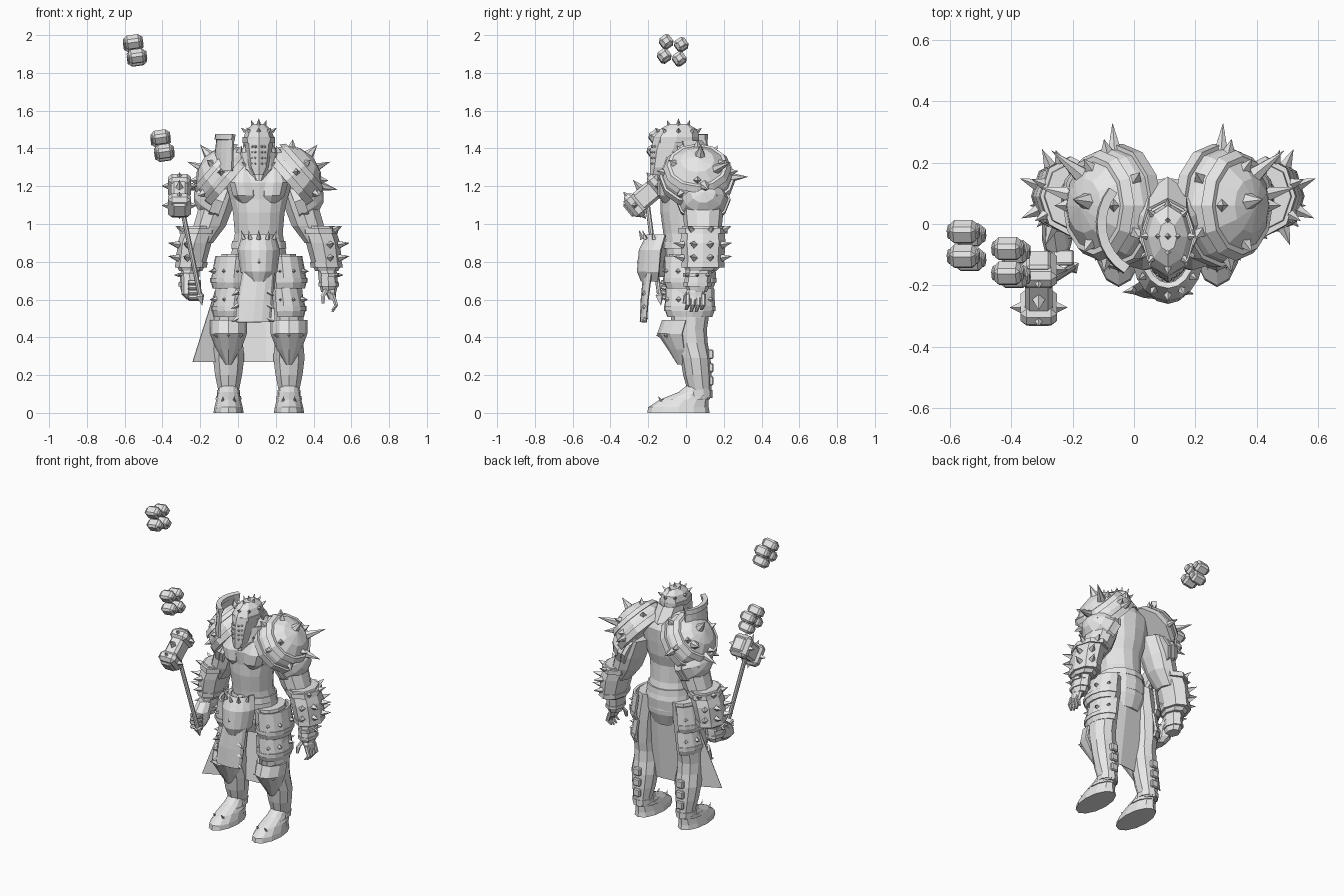
import bpy, bmesh, math
from mathutils import Vector, Matrix

cube = bpy.data.objects.get("Cube")
if cube:
    bpy.data.objects.remove(cube, do_unlink=True)

UNIT = 0.01   # all sizes below are in hundredths
MID = 11      # body centre line; part x values are measured from it

grey = bpy.data.materials.new("plain grey")
grey.use_nodes = True
grey.diffuse_color = (0.8, 0.8, 0.8, 1)
grey.node_tree.nodes["Principled BSDF"].inputs["Base Color"].default_value = (0.8, 0.8, 0.8, 1)


def place(point, side=1):
    return Vector((MID + side * point[0], point[1], point[2]))


def finish(name, bm, thickness=0, bevel=0):
    bmesh.ops.recalc_face_normals(bm, faces=bm.faces)
    bmesh.ops.scale(bm, vec=(UNIT, UNIT, UNIT), verts=bm.verts)
    mesh = bpy.data.meshes.new(name)
    bm.to_mesh(mesh)
    bm.free()
    mesh.materials.append(grey)
    obj = bpy.data.objects.new(name, mesh)
    bpy.context.collection.objects.link(obj)
    if thickness:
        solid = obj.modifiers.new("thickness", 'SOLIDIFY')
        solid.thickness, solid.offset = thickness * UNIT, 0
    if bevel:
        edge = obj.modifiers.new("bevel", 'BEVEL')
        edge.width, edge.segments = bevel * UNIT, 1
    return obj


def loft(name, rows, sides=10, arc=None, side=1, frame=None, thickness=0):
    """Skin elliptical rings (x, y, z, radius x, radius y); an arc gives an open plate."""
    bm = bmesh.new()
    start, end = arc or (-90, 270)
    count = sides + 1 if arc else sides
    rings = []
    for x, y, z, rx, ry in rows:
        ring = []
        for i in range(count):
            angle = math.radians(start + (end - start) * i / sides)
            point = Vector((x + rx * math.cos(angle), y + ry * math.sin(angle), z))
            ring.append(bm.verts.new(place(frame @ point if frame else point, side)))
        rings.append(ring)
    for low, high in zip(rings, rings[1:]):
        for i in range(sides):
            j = (i + 1) % count
            bm.faces.new((low[i], low[j], high[j], high[i]))
    if not arc:
        bm.faces.new(rings[0])
        bm.faces.new(rings[-1])
    return finish(name, bm, thickness)


def spikes(name, pairs, radius, side=1, sides=4, tip_radius=0):
    """One cone for every (base, tip) pair."""
    bm = bmesh.new()
    for base, tip in pairs:
        base, tip = place(base, side), place(tip, side)
        along = tip - base
        turn = along.to_track_quat('Z', 'Y').to_matrix().to_4x4()
        bmesh.ops.create_cone(bm, cap_ends=True, segments=sides, radius1=radius, radius2=tip_radius,
                              depth=along.length, matrix=Matrix.Translation((base + tip) / 2) @ turn)
    return finish(name, bm)


def ring_spikes(name, centre, rx, ry, heights, angles, length, radius, side=1, rise=0, sides=4):
    """Spikes standing outward on an elliptical wall."""
    pairs = []
    for z in heights:
        for angle in angles:
            c, s = math.cos(math.radians(angle)), math.sin(math.radians(angle))
            base = (centre[0] + rx * c, centre[1] + ry * s, z)
            pairs.append((base, (base[0] + length * c, base[1] + length * s, z + rise)))
    return spikes(name, pairs, radius, side, sides)


def block(name, centre, size, tilt=0, bevel=1, side=1, roll=0):
    bm = bmesh.new()
    matrix = (Matrix.Translation(place(centre, side)) @ Matrix.Rotation(math.radians(roll), 4, 'Y')
              @ Matrix.Rotation(math.radians(tilt), 4, 'X'))
    bmesh.ops.create_cube(bm, size=1, matrix=matrix @ Matrix.Diagonal((*size, 1)))
    return finish(name, bm, bevel=bevel)


# Torso, gorget and belts
loft("torso", [(0, 2, 66, 11, 9), (0, 2, 74, 15, 12), (0, 2, 84, 15, 13), (0, 0, 95, 13, 12),
               (0, -1, 106, 14, 12.5), (0, 0, 113, 15.5, 13.5), (0, 0, 122, 18, 14.5), (0, 2, 131, 19, 13),
               (0, 2, 138, 11, 9), (0, 0, 143, 6, 6)], sides=14)
loft("gorget", [(0, 0, 123, 3, 15), (0, 0, 129, 10, 14), (0, 0, 138, 10, 11)],
     sides=8, arc=(-160, -20), thickness=1)
ring_spikes("gorget_spikes", (0, 0), 11, 12, [131], [-130, -110, -70, -50], 3, 1.2, rise=2)
for z in (77, 87):
    loft("belt", [(0, 1, z, 15, 13.5), (0, 1, z + 4, 14.5, 13)], sides=14)

# Belt plate and front cloth
loft("belt_plate", [(0, -13, 70, 5, 10), (0, -12, 75, 9, 13), (0, -11, 86, 10.5, 13), (0, -9, 94, 8, 11)],
     sides=8, arc=(-170, -10), thickness=2)
loft("belt_plate_boss", [(0, -17, 72, 3, 6), (0, -18, 80, 7, 8), (0, -16, 88, 6, 7), (0, -14, 92, 2, 4)], sides=6)
ring_spikes("belt_plate_spikes", (0, -11), 9, 12, [92], [-150, -120, -90, -60, -30], 2, 1.3, rise=5)
loft("front_cloth", [(-3, -21, 48, 9, 3), (-2, -20, 60, 9, 3.5), (0, -18, 76, 8, 4)],
     sides=6, arc=(-180, 0), thickness=1)
ring_spikes("front_cloth_spikes", (-3, -21), 8, 3, [50, 57, 64], [-170, -15], 4, 1.5, rise=-2)

# Back cape, a folded sheet hanging between the legs
cape = bmesh.new()
low, high = [[cape.verts.new(place(p)) for p in row] for row in (
    [(-35, -4, 27), (-20, 3, 27), (4, 5, 27), (23, 2, 27)],
    [(-17, 6, 84), (-11, 10, 84), (3, 12, 84), (14, 10, 84)])]
for i in range(len(low) - 1):
    cape.faces.new((low[i], low[i + 1], high[i + 1], high[i]))
finish("cape", cape, thickness=0.6)

# Helmet with ridged visor
loft("helmet", [(0, -14, 126, 3, 5), (0, -11, 130, 5.5, 8), (0, -7, 139, 7, 12), (0, -5, 146, 8, 12),
                (0, -4, 150, 6.5, 10), (0, -4, 153, 3, 5)], sides=8)
loft("helmet_brim", [(0, -5, 143, 8.5, 12), (0, -5, 146, 8.7, 12)], sides=8)
loft("neck_guard", [(0, 1, 135, 8, 14), (0, -2, 144, 8, 10)], sides=4, arc=(0, 180), thickness=1)
ring_spikes("helmet_spikes", (0, -4), 7, 10, [149], range(-90, 270, 45), 2.5, 1.2, rise=2)
ring_spikes("crown_spikes", (0, -4), 3, 5, [152], range(-90, 270, 90), 1, 1.2, rise=3)
spikes("crest_spike", [((0, -4, 152), (0, -4, 156))], 1.5)
ring_spikes("visor_studs", (0, -8), 5.5, 10, [132, 135, 138, 141], [-125, -107, -73, -55], 1.2, 0.8, sides=6)

# Neck shield on the right shoulder only
loft("neck_shield", [(-5, 0, 128, 18, 18), (-5, 0, 138, 17.5, 17.5), (-5, 0, 147, 16.5, 17)],
     sides=8, arc=(140, 240), thickness=1.5)
loft("neck_shield_rim", [(-5, 0, 144.5, 17, 17), (-5, 0, 147.5, 16.5, 17)], sides=8, arc=(140, 240), thickness=3)

for side, label in ((1, "left"), (-1, "right")):
    # Chest muscle
    loft(label + "_pec", [(6, -7, 111, 4, 5), (7, -8, 115, 7, 7), (8, -8, 122, 8, 7), (8, -5, 129, 5, 6)],
         sides=10, side=side)

    # Shoulder guard: tilted dome with rim, ridge and spikes
    frame = Matrix.Translation((16, 6, 124)) @ Matrix.Rotation(math.radians(49), 4, 'Y')
    dome = [(math.sin(a), math.cos(a)) for a in map(math.radians, (2, 28, 52, 75, 95))]
    loft(label + "_shoulder_guard", [(0, 0, 17 * c, 18 * s, 19 * s) for s, c in dome],
         sides=12, side=side, frame=frame)
    loft(label + "_shoulder_rim", [(0, 0, -2, 19, 20), (0, 0, 2, 19, 20)], sides=12, side=side, frame=frame)
    loft(label + "_shoulder_ridge", [(0, 0, 8, 17, 18), (0, 0, 11, 15, 16)], sides=12, side=side, frame=frame)
    studs = []
    for polar, azimuths in ((42, range(0, 360, 90)), (72, range(30, 390, 60))):
        for azimuth in azimuths:
            p, a = math.radians(polar), math.radians(azimuth)
            spot = Vector((18 * math.sin(p) * math.cos(a), 19 * math.sin(p) * math.sin(a), 17 * math.cos(p)))
            studs.append((frame @ (spot * 0.95), frame @ (spot * 1.2)))
    spikes(label + "_shoulder_studs", studs, 2.2, side)
    heart = Vector((16, 6, 124))
    tips = [Vector(t) for t in ((38, 24, 133), (18, 33, 125), (31, 8, 142), (42, 12, 118))]
    spikes(label + "_shoulder_spikes", [(heart + (t - heart).normalized() * 16, t) for t in tips], 3, side, 6)
    lower = Matrix.Translation((20, 9, 112)) @ Matrix.Rotation(math.radians(70), 4, 'Y')
    loft(label + "_shoulder_lame", [(0, 0, 15 * c, 12 * s, 14 * s) for s, c in dome],
         sides=10, side=side, frame=lower)
    loft(label + "_lame_rim", [(0, 0, 1, 12.5, 14.5), (0, 0, 4, 12.5, 14.5)], sides=10, side=side, frame=lower)

    # Arm, forearm guard and cuff
    loft(label + "_upper_arm", [(30, 9, 90, 6, 8), (26, 9, 99, 9, 10), (23, 9, 108, 9.5, 11), (19, 8, 120, 9, 11)],
         side=side)
    loft(label + "_forearm_guard", [(36, 8, 75, 6, 8), (36, 9, 79, 8, 11), (34, 9, 90, 9, 12), (31, 9, 99, 9, 11)],
         sides=8, side=side)
    for x, z, r in ((36, 77, 8.5), (32, 95, 10)):
        loft(label + "_forearm_trim", [(x, 9, z, r, r + 3), (x - 0.5, 9, z + 3, r, r + 3)], sides=8, side=side)
    ring_spikes(label + "_forearm_spikes", (35, 9), 8, 11, [82, 89], [-70, -25, 20, 65], 6, 2, side, rise=1)
    ring_spikes(label + "_elbow_spikes", (32, 9), 9, 12, [97], [-30, 20, 70], 4, 1.8, side, rise=2)
    loft(label + "_cuff", [(37, 6, 64, 4, 5), (37, 6, 68, 5, 7), (36, 7, 77, 5, 7)], sides=8, side=side)
    for z in (67, 72):
        loft(label + "_cuff_band", [(37, 6, z, 5.5, 7.5), (37, 6, z + 2, 5.5, 7.5)], sides=8, side=side)
    ring_spikes(label + "_cuff_spikes", (37, 6), 5, 7, [73], [-45, 0, 45], 3, 1.2, side)

    # Foot and leg
    loft(label + "_foot", [(16, -4, 0, 8, 16.5), (16, -4, 3, 7.5, 16), (16, -1, 7, 6.5, 13),
                           (16, 4, 11, 5.5, 8), (16, 7, 15, 5, 6)], sides=12, side=side)
    loft(label + "_foot_strap", [(16, 1, 7, 7, 11.5), (16, 3, 9, 6.5, 10)], sides=12, side=side)
    spikes(label + "_toe_spikes", [((x, -12, 5), (x, -15, 9)) for x in (13, 19)], 1.2, side)
    loft(label + "_leg", [(16, 8, 8, 5, 6), (16, 7, 13, 6, 6.5), (16, 6, 20, 7.5, 7.5), (16, 5, 29, 8.7, 8),
                          (16, 3, 37, 8, 8.5), (16, 2, 44, 8, 9), (16, 2, 50, 8, 10), (15, 2, 65, 8.5, 11),
                          (12, 2, 84, 8, 11)], side=side)
    loft(label + "_ankle_trim", [(16, 7, 9, 6.3, 7), (16, 7, 12, 6.5, 7)], side=side)
    for z in (17, 24, 31):
        block(label + "_calf_buckle", (16, 13, z), (5, 3, 5), bevel=0.6, side=side)
    loft(label + "_knee_guard", [(16, -1, 26, 1, 3), (16, -1, 34, 6, 8), (16, -2, 42, 9, 12.5),
                                 (16, 0, 49, 9, 12)], sides=6, arc=(-180, 0), side=side, thickness=1.5)
    ring_spikes(label + "_knee_spikes", (16, -2), 8, 11, [41], [-135, -90, -45], 3, 1.6, side)

    # Thigh plates in two overlapping tiers
    for low_z, high_z, r in ((51, 66, 9.3), (66, 83, 9.8)):
        loft(label + "_thigh_plate", [(15, 2, low_z, r - 1, r + 2), (15, 2, low_z + 4, r, r + 3.5),
                                      (13.5, 2, high_z, r - 1, r + 3)],
             sides=8, arc=(-125, 85), side=side, thickness=1.5)
        loft(label + "_thigh_trim", [(15, 2, low_z + 3, r, r + 3.5), (15, 2, low_z + 5.5, r, r + 3.5)],
             sides=8, arc=(-125, 85), side=side, thickness=2)
        ring_spikes(label + "_thigh_spikes", (15, 2), r - 1, r + 2, [low_z + 9], [-110, -70, -30, 20, 60],
                    3.5, 1.8, side)

# Open left hand
loft("left_palm", [(39, 5, 60, 2, 4), (38, 5, 64, 3, 5), (37, 6, 68, 3, 4)], sides=8)
for i in range(4):
    y = 1 + 2.7 * i
    loft("left_finger", [(39, y - 1, 53 + abs(i - 1.5), 0.7, 0.8), (41, y, 57, 1.2, 1.3), (39, y, 63, 1.4, 1.4)], sides=6)
loft("left_thumb", [(34, -1, 58, 0.8, 0.8), (34, 0, 62, 1.4, 1.4), (36, 3, 66, 1.5, 1.8)], sides=6)

# Right fist round the hammer handle
loft("right_fist", [(-35, -6, 60, 3, 5), (-36, -5, 63, 5, 8), (-36, -3, 69, 5, 7), (-37, 3, 74, 4, 6)], sides=8)
for i in range(4):
    block("right_finger", (-34, -11, 61 + 2.6 * i), (7, 5, 2.4), tilt=-15, bevel=0.6)
head, tail = Vector((-42, -21, 115)), Vector((-31, -14, 62))
spikes("hammer_handle", [(tail, head)], 1.3, sides=8, tip_radius=1.3)
spikes("hammer_pommel", [(tail, tail + (tail - head) * 0.1), (tail, tail - (tail - head) * 0.05)], 2.5)

# Hammer head: tilted core, heavy ends and spikes
tilt = 40
aim = Vector((0, math.cos(math.radians(tilt)), math.sin(math.radians(tilt))))
up = Vector((0, -aim.z, aim.y))
block("hammer_core", head, (9, 22, 11), tilt, 1.5)
for end in (-1, 1):
    block("hammer_end", head + aim * 8 * end, (12, 7, 14), tilt, 2)
    block("hammer_face", head + aim * 12 * end, (8, 2, 9), tilt, 1)
    for across in (Vector((1, 0, 0)), Vector((-1, 0, 0)), up, -up):
        root = head + aim * 8 * end + across * 5.5
        spikes("hammer_spike", [(root, root + across * 4)], 2)
spikes("hammer_crown", [(head + up * 3, head + up * 11)], 3)

# Two floating clusters of four chamfered blocks
for cluster in (Vector((-65.5, -7, 191.9)), Vector((-51, -12.5, 141.5))):
    for row in (-0.5, 0.5):
        for column in (-0.5, 0.5):
            spot = cluster + Vector((-2 * row, 8 * column + row, 7.5 * row - 1.5 * column))
            block("floating_block", spot, (8.5, 6.5, 6.5), 35, 1.3, roll=-8)
            block("floating_block_cap", spot, (10.5, 4, 4), 35, 0.6, roll=-8)
